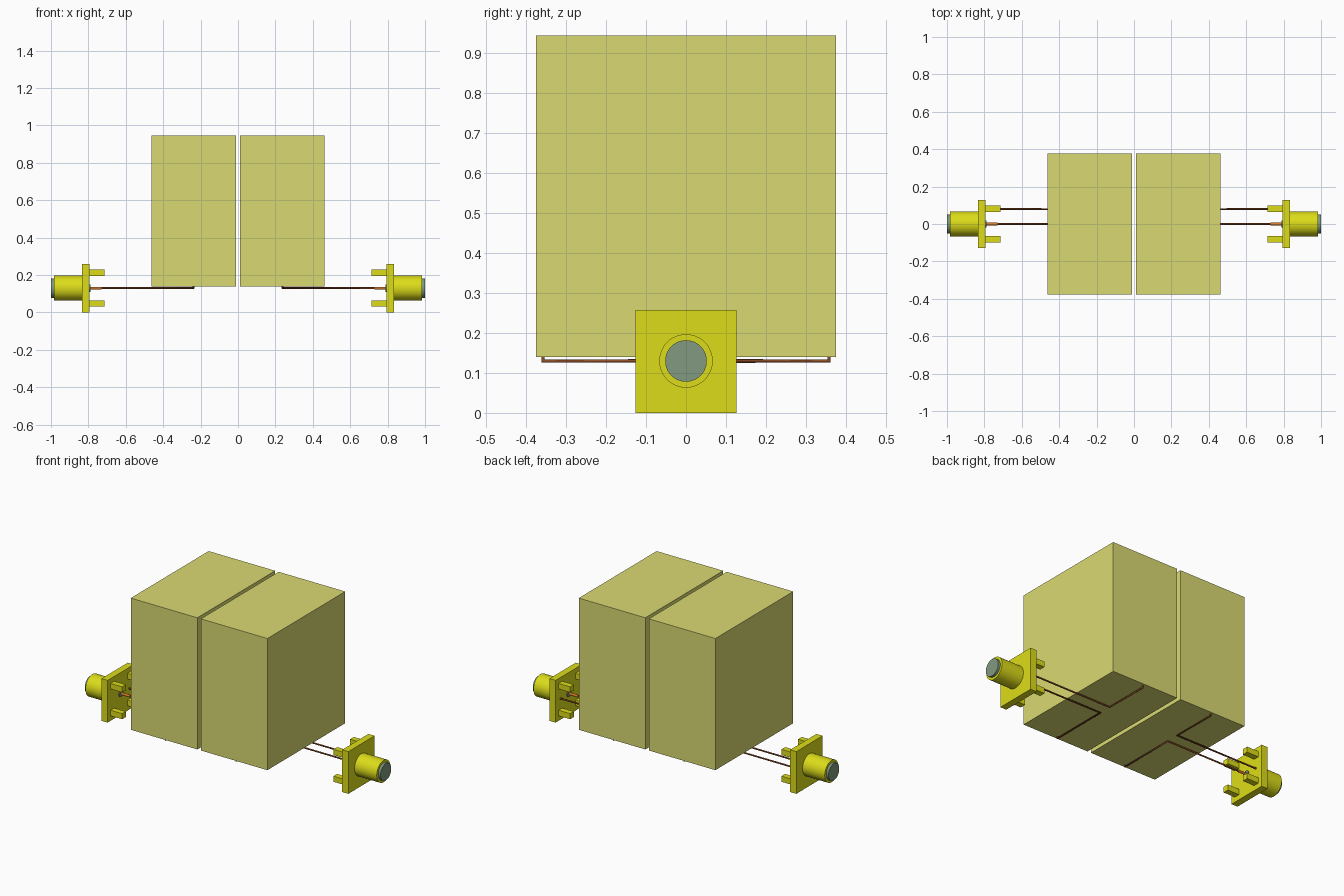
import bpy
from math import pi

if "Cube" in bpy.data.objects:
    bpy.data.objects.remove(bpy.data.objects["Cube"])


def material(name, rgb):
    m = bpy.data.materials.new(name)
    m.diffuse_color = (*rgb, 1)
    m.use_nodes = True
    m.node_tree.nodes["Principled BSDF"].inputs["Base Color"].default_value = m.diffuse_color
    return m


PALE = material("pale_yellow", (0.70, 0.70, 0.17))
GOLD = material("gold", (0.72, 0.72, 0.01))
COPPER = material("copper", (0.30, 0.08, 0.02))
ORANGE = material("orange", (0.70, 0.20, 0.02))
TEFLON = material("grey_green", (0.22, 0.32, 0.22))


def box(name, lo, hi, mat):
    bpy.ops.mesh.primitive_cube_add(size=1, location=[(a + b) / 2 for a, b in zip(lo, hi)])
    o = bpy.context.object
    o.name = name
    o.scale = [b - a for a, b in zip(lo, hi)]
    bpy.ops.object.transform_apply(location=False, rotation=False, scale=True)
    o.data.materials.append(mat)
    return o


def rod(name, x0, x1, r, mat, sides=48, y=0.0, z=0.13):
    """Cylinder along x."""
    bpy.ops.mesh.primitive_cylinder_add(vertices=sides, radius=r, depth=abs(x1 - x0),
                                        location=((x0 + x1) / 2, y, z), rotation=(0, pi / 2, 0))
    o = bpy.context.object
    o.name = name
    o.data.materials.append(mat)
    bpy.ops.object.shade_smooth_by_angle()
    return o


def wire(name, points, r=0.005):
    """Round wire following straight segments."""
    c = bpy.data.curves.new(name, 'CURVE')
    c.dimensions = '3D'
    c.bevel_depth = r
    c.bevel_resolution = 2
    c.use_fill_caps = True
    s = c.splines.new('POLY')
    s.points.add(len(points) - 1)
    for p, co in zip(s.points, points):
        p.co = (*co, 1)
    c.materials.append(COPPER)
    o = bpy.data.objects.new(name, c)
    bpy.context.collection.objects.link(o)


def sided_box(name, s, x0, x1, y0, y1, z0, z1, mat):
    a, b = sorted((s * x0, s * x1))
    return box(name, (a, y0, z0), (b, y1, z1), mat)


for side, s in (("left", -1), ("right", 1)):
    # Dielectric block
    sided_box(side + "_block", s, 0.012, 0.462, -0.376, 0.376, 0.14, 0.945, PALE)

    # Connector: flange, barrel, insulator end, four prongs
    sided_box(side + "_flange", s, 0.793, 0.835, -0.127, 0.127, 0, 0.258, GOLD)
    rod(side + "_barrel", s * 0.83, s * 0.985, 0.067, GOLD)
    rod(side + "_insulator", s * 0.98, s, 0.052, TEFLON)
    rod(side + "_inner_insulator", s * 0.788, s * 0.80, 0.02, TEFLON)
    for y in (-1, 1):
        for z in (-1, 1):
            ys, zs = sorted((y * 0.063, y * 0.099)), sorted((z * 0.065, z * 0.099))
            sided_box(side + "_prong", s, 0.714, 0.795, *ys, zs[0] + 0.13, zs[1] + 0.13, GOLD)
    rod(side + "_centre_pin", s * 0.73, s * 0.80, 0.0075, ORANGE, 16)

    # Feed lines turning outward into the two dipole arms
    for name, y, end in (("inner", 0, -0.358), ("outer", 0.08, 0.358)):
        wire(f"{side}_{name}_wire", [(s * 0.795, y, 0.13), (s * 0.238, y, 0.13),
                                     (s * 0.238, end, 0.13), (s * 0.238, end, 0.145)])
